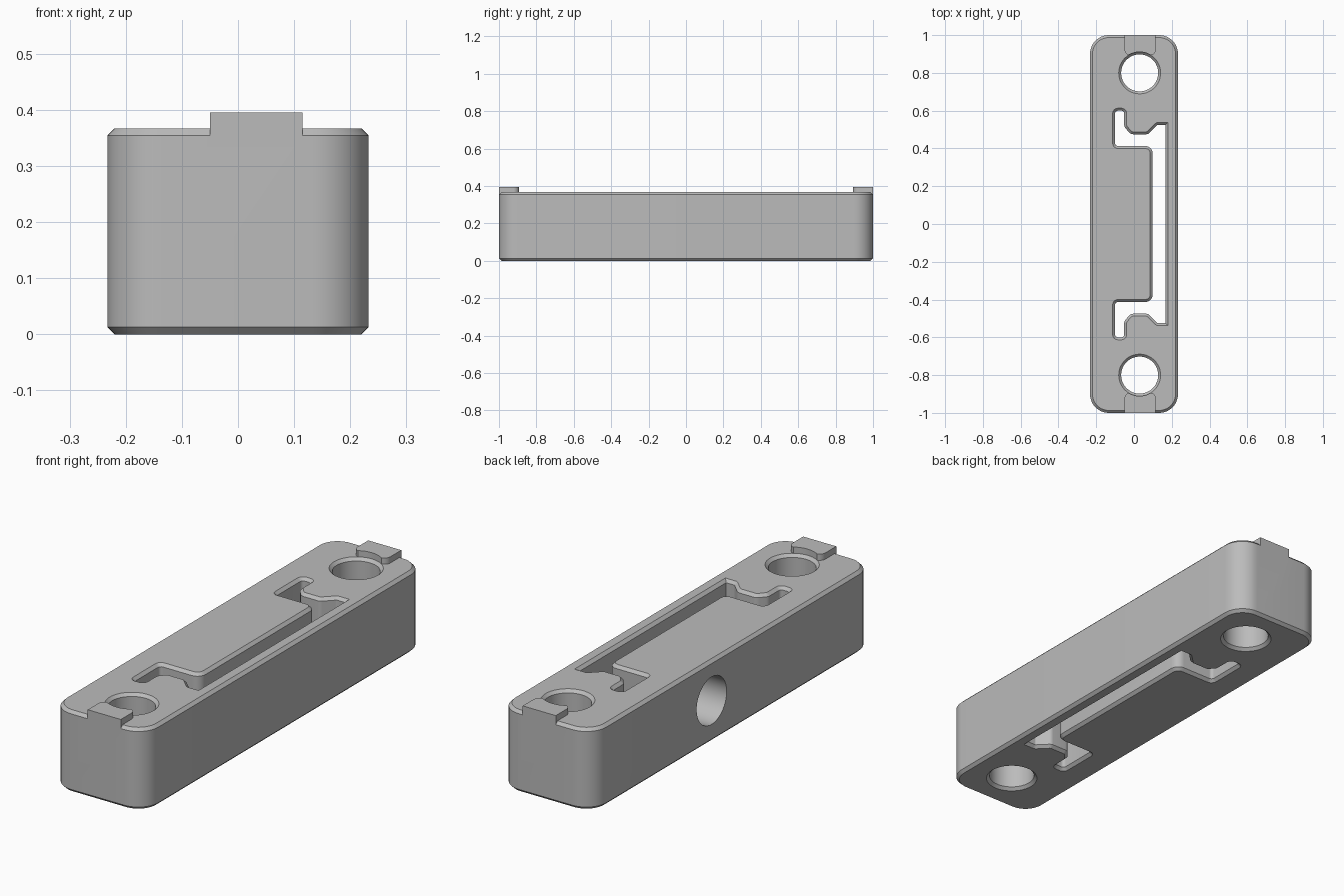
import bpy, bmesh, math
from mathutils import Vector, Matrix

cube = bpy.data.objects.get("Cube")
if cube:
    bpy.data.objects.remove(cube, do_unlink=True)

H = 0.367      # body height
C = 0.013      # edge chamfer
OVER = 0.003   # cutter overshoot
TAB_TOP = 0.395

grey = bpy.data.materials.new("plain grey")
grey.use_nodes = True
colour = (0.5, 0.5, 0.5, 1)
grey.diffuse_color = colour
grey.node_tree.nodes["Principled BSDF"].inputs["Base Color"].default_value = colour


def rounded(corners, steps=8):
    """Outline from (x, y, radius) corners, with arcs at the rounded ones."""
    out = []
    n = len(corners)
    for i, (x, y, r) in enumerate(corners):
        p = Vector((x, y))
        if r == 0:
            out.append(p)
            continue
        a = (Vector(corners[i - 1][:2]) - p).normalized()
        b = (Vector(corners[(i + 1) % n][:2]) - p).normalized()
        half = a.angle(b) / 2
        centre = p + (a + b).normalized() * (r / math.sin(half))
        start = p + a * (r / math.tan(half)) - centre
        end = p + b * (r / math.tan(half)) - centre
        sweep = math.atan2(start.x * end.y - start.y * end.x, start.dot(end))
        for k in range(steps + 1):
            c, s = math.cos(sweep * k / steps), math.sin(sweep * k / steps)
            out.append(centre + Vector((start.x * c - start.y * s, start.x * s + start.y * c)))
    return out


def offset(pts, d):
    """Move a counter-clockwise outline outwards by d."""
    out = []
    for i, p in enumerate(pts):
        e1 = (p - pts[i - 1]).normalized()
        e2 = (pts[(i + 1) % len(pts)] - p).normalized()
        n1, n2 = Vector((e1.y, -e1.x)), Vector((e2.y, -e2.x))
        out.append(p + (n1 + n2) * (d / (1 + n1.dot(n2))))
    return out


def prism(name, outline, levels):
    """Stack the outline at each (z, outward offset) level into a solid."""
    bm = bmesh.new()
    rings = [[bm.verts.new((p.x, p.y, z)) for p in offset(outline, d)]
             for z, d in levels]
    n = len(outline)
    for lo, hi in zip(rings, rings[1:]):
        for i in range(n):
            j = (i + 1) % n
            bm.faces.new((lo[i], lo[j], hi[j], hi[i]))
    bm.faces.new(rings[0][::-1])
    bm.faces.new(rings[-1])
    mesh = bpy.data.meshes.new(name)
    bm.to_mesh(mesh)
    bm.free()
    mesh.materials.append(grey)
    ob = bpy.data.objects.new(name, mesh)
    bpy.context.scene.collection.objects.link(ob)
    return ob


def combine(target, tool, operation):
    """Apply a boolean with the tool, then discard the tool."""
    mod = target.modifiers.new("cut", 'BOOLEAN')
    mod.operation = operation
    mod.solver = 'MANIFOLD'
    mod.object = tool
    bpy.context.view_layer.update()
    with bpy.context.temp_override(object=target, active_object=target):
        bpy.ops.object.modifier_apply(modifier=mod.name)
    bpy.data.objects.remove(tool, do_unlink=True)


def circle(x, y, r, n=48):
    return [Vector((x + r * math.cos(math.tau * k / n), y + r * math.sin(math.tau * k / n)))
            for k in range(n)]


# Chamfered block with rounded corners
W = 0.233
block = rounded([(-W, -1, 0.1), (W, -1, 0.1), (W, 1, 0.1), (-W, 1, 0.1)], 12)
body = prism("clamp_body", block, [(0, -C), (C, 0), (H - C, 0), (H, -C)])

# Raised tab on each end
for side in (-1, 1):
    tab = [(-0.05, -1, 0), (0.115, -1, 0), (0.115, -0.893, 0.03), (-0.05, -0.893, 0.03)]
    if side > 0:
        tab = [(x, -y, r) for x, y, r in reversed(tab)]
    combine(body, prism("end_tab", rounded(tab), [(0.3, 0), (TAB_TOP, 0)]), 'UNION')

# Bracket-shaped through slot, mirrored front to back
half_slot = [(0.167, 0.525, 0), (0.125, 0.525, 0.01), (0.075, 0.475, 0.025),
             (-0.018, 0.475, 0.03), (-0.052, 0.515, 0.03), (-0.052, 0.6, 0.015),
             (-0.1, 0.6, 0.015), (-0.1, 0.413, 0.015), (0.099, 0.413, 0.04)]
slot = rounded(half_slot + [(x, -y, r) for x, y, r in reversed(half_slot)], 6)
combine(body, prism("slot_cutter", slot,
                    [(-OVER, C + OVER), (C, 0), (H - C, 0), (H + OVER, C + OVER)]),
        'DIFFERENCE')

# Chamfered vertical bolt holes
for y in (-0.8, 0.8):
    combine(body, prism("bolt_hole_cutter", circle(0.03, y, 0.098),
                        [(-OVER, C + OVER), (C, 0), (H - C, 0), (H, C), (0.45, C)]),
            'DIFFERENCE')

# Cross hole from the side into the slot
cross = prism("cross_hole_cutter", circle(0, 0, 0.107), [(-0.3, 0), (0.135, 0)])
cross.data.transform(Matrix.Translation((0, 0.15, 0.187)) @ Matrix.Rotation(math.pi / 2, 4, 'Y'))
combine(body, cross, 'DIFFERENCE')

# Smooth rounded walls, crisp chamfers
bpy.ops.object.select_all(action='DESELECT')
body.select_set(True)
bpy.context.view_layer.objects.active = body
bpy.ops.object.shade_smooth_by_angle()
